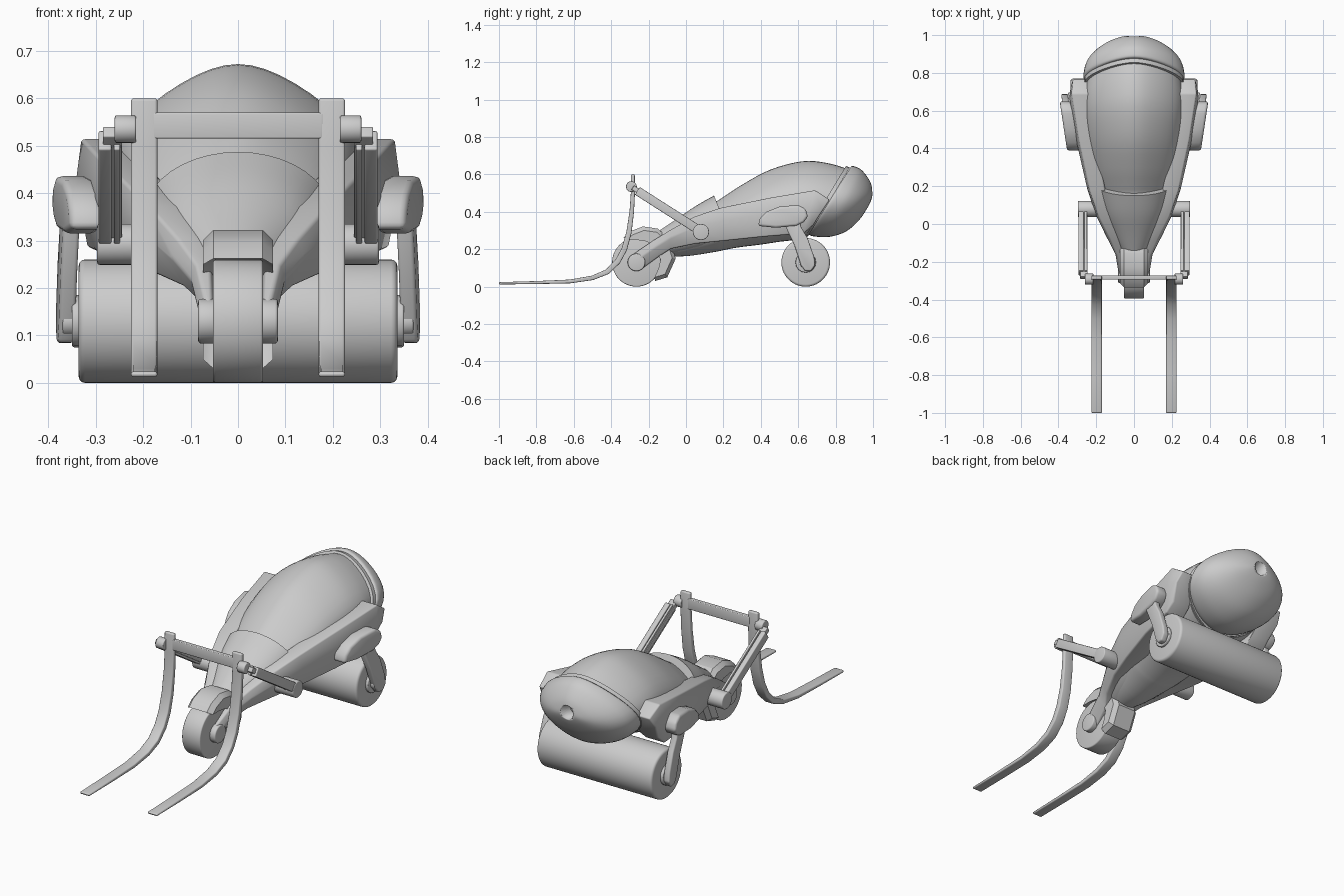
import bpy, bmesh, math
from mathutils import Vector, Matrix

if "Cube" in bpy.data.objects:
    bpy.data.objects.remove(bpy.data.objects["Cube"])


def finish(name, bm, bevel=0.0, mirror=False, angle=35, segs=3):
    bmesh.ops.recalc_face_normals(bm, faces=bm.faces)
    if bevel:
        es = [e for e in bm.edges if e.is_manifold and e.calc_face_angle(0) > math.radians(32)]
        bmesh.ops.bevel(bm, geom=es, offset=bevel, segments=segs, profile=0.5,
                        affect='EDGES', clamp_overlap=True)
    me = bpy.data.meshes.new(name)
    bm.to_mesh(me)
    bm.free()
    ob = bpy.data.objects.new(name, me)
    bpy.context.collection.objects.link(ob)
    bpy.ops.object.select_all(action='DESELECT')
    bpy.context.view_layer.objects.active = ob
    ob.select_set(True)
    bpy.ops.object.shade_smooth_by_angle(angle=math.radians(angle))
    if mirror:
        m = ob.modifiers.new("mirror", 'MIRROR')
        m.use_mirror_merge = False
    return ob


def skin(name, rings, **kw):
    """Closed skin through rings of equal point count."""
    bm = bmesh.new()
    vs = [[bm.verts.new(p) for p in r] for r in rings]
    n = len(vs[0])
    for a, b in zip(vs, vs[1:]):
        for i in range(n):
            bm.faces.new((a[i], a[(i + 1) % n], b[(i + 1) % n], b[i]))
    bm.faces.new(vs[0])
    bm.faces.new(vs[-1])
    return finish(name, bm, **kw)


def smooth_stations(st, steps=4):
    """Catmull-Rom between stations."""
    out = []
    for i in range(len(st) - 1):
        p0, p1, p2, p3 = st[max(i - 1, 0)], st[i], st[i + 1], st[min(i + 2, len(st) - 1)]
        for s in range(steps):
            t = s / steps
            out.append([0.5 * (2 * b + (c - a) * t + (2 * a - 5 * b + 4 * c - d) * t * t
                               + (3 * b - a - 3 * c + d) * t ** 3)
                        for a, b, c, d in zip(p0, p1, p2, p3)])
    return out + [list(st[-1])]


def pod(name, st, n=40, peak=(0, 0), **kw):
    """Oval loft; station = top y, top z, bottom y, bottom z, half width.
    peak narrows the section towards its top and bottom."""
    rings = []
    for yt, zt, yb, zb, w in smooth_stations(st):
        ring = []
        for k in range(n):
            a = 2 * math.pi * k / n
            s = (1 + math.sin(a)) / 2
            pinch = 1 - (peak[0] if s > .5 else peak[1]) * math.sin(a) ** 2
            ring.append((w * math.cos(a) * pinch, yb + (yt - yb) * s, zb + (zt - zb) * s))
        rings.append(ring)
    return skin(name, rings, **kw)


def plate(name, pts, x0, x1, shear=0.0, y0=0.0, **kw):
    """Side-view outline (y, z) extruded from x0 to x1."""
    return skin(name, [[(x + shear * (y - y0), y, z) for y, z in pts] for x in (x0, x1)], **kw)


def disc(name, y, z, r, x0, x1, n=40, **kw):
    pts = [(y + r * math.cos(2 * math.pi * k / n), z + r * math.sin(2 * math.pi * k / n))
           for k in range(n)]
    return plate(name, pts, x0, x1, **kw)


def strip(path):
    """Outline around a path of (y, z, thickness)."""
    left, right = [], []
    for i, (y, z, t) in enumerate(path):
        a, b = path[max(i - 1, 0)], path[min(i + 1, len(path) - 1)]
        d = Vector((b[0] - a[0], b[1] - a[1])).normalized() * t / 2
        left.append((y - d.y, z + d.x))
        right.append((y + d.y, z - d.x))
    return left + right[::-1]


# Hull with canopy
pod("hull_canopy", [
    (-.14, .28, -.13, .165, .06), (0, .385, 0, .163, .125), (.15, .45, .15, .185, .175),
    (.2, .48, .2, .195, .19), (.3, .545, .28, .21, .215), (.45, .625, .4, .225, .24),
    (.62, .67, .5, .24, .257), (.75, .662, .58, .25, .262), (.87, .628, .64, .27, .25)],
    peak=(.32, 0))
# Front hood overlapping the canopy
pod("front_hood", [
    (-.15, .295, -.13, .17, .07), (-.06, .355, -.05, .168, .115),
    (.05, .43, .06, .18, .165), (.15, .487, .26, .21, .2)])
# Thin rim at the back of the canopy
pod("canopy_rim", [(.855, .645, .63, .272, .264), (.876, .638, .652, .268, .264)], peak=(.3, .15))
# Tail pod with exhaust hole
tail = pod("tail_pod", [
    (.876, .632, .652, .285, .258), (.89, .645, .675, .27, .268), (.93, .63, .765, .266, .255),
    (.96, .6, .855, .295, .213), (.985, .56, .925, .355, .15), (.997, .52, .975, .43, .08),
    (1, .495, .995, .475, .02)], peak=(.3, .15))
bm = bmesh.new()
bmesh.ops.create_cone(bm, cap_ends=True, segments=24, radius1=.036, radius2=.036, depth=.16,
                      matrix=Matrix.Translation((0, 1, .5)) @ Matrix.Rotation(math.pi / 2, 4, 'X'))
cutter = finish("exhaust_cutter", bm)
cutter.hide_render = True
bo = tail.modifiers.new("hole", 'BOOLEAN')
bo.operation, bo.object, bo.solver = 'DIFFERENCE', cutter, 'EXACT'
bpy.context.view_layer.objects.active = tail
bpy.ops.object.modifier_apply(modifier="hole")
bpy.data.objects.remove(cutter)

# Side rails running from front axle to tail
rings = []
for yt, zt, yb, zb, xi, xo in [
        (-.295, .165, -.25, .085, .055, .08), (-.17, .25, -.14, .165, .058, .1),
        (-.08, .305, -.08, .203, .075, .14), (.04, .372, .05, .23, .12, .2),
        (.18, .42, .2, .245, .155, .248), (.45, .475, .42, .268, .2, .305),
        (.69, .515, .63, .285, .235, .342), (.768, .465, .68, .33, .235, .335)]:
    zm, ym = (zt * .6 + zb * .4), (yt * .6 + yb * .4)
    rings.append([(xi, yt, zt), (xo - .012, yt, zt), (xo, ym, zm), (xo - .025, yb, zb),
                  (xi - .03, yb, zb)])
skin("side_rail", rings, bevel=.02, mirror=True)

# Front wheel, hubs and fender
disc("front_wheel", -.265, .13, .13, -.053, .053, n=48, bevel=.006)
disc("front_hub", -.265, .13, .047, .045, .084, bevel=.006, mirror=True)
outline = [(-.335, .262), (-.3, .295), (-.23, .322), (-.15, .31), (-.085, .25), (-.055, .15),
           (-.1, .05), (-.165, .03), (-.14, .085), (-.128, .14), (-.155, .21), (-.21, .253),
           (-.27, .262)]
skin("front_fender", [[(x, -.19 + (y + .19) * s, .17 + (z - .17) * s) for y, z in outline]
                      for x, s in ((-.074, .86), (-.052, 1), (.052, 1), (.074, .86))], angle=30)

# Rear roller, axle stubs, legs and shoulders
disc("rear_roller", .64, .13, .13, -.336, .336, n=56, bevel=.013)
disc("rear_axle", .64, .13, .055, .33, .35, n=16, bevel=.004, mirror=True)
disc("rear_axle_cap", .64, .13, .032, .34, .37, bevel=.004, mirror=True)
plate("rear_leg", [
    (.53, .36), (.61, .36), (.615, .32), (.65, .26), (.685, .16), (.69, .115), (.668, .083),
    (.635, .085), (.615, .115), (.58, .22), (.535, .315)],
    .345, .38, shear=.1, y0=.64, bevel=.008, mirror=True)
plate("rear_shoulder", [
    (.385, .325), (.395, .365), (.43, .4), (.5, .428), (.6, .437), (.64, .415), (.652, .375),
    (.63, .345), (.59, .325), (.48, .315)], .322, .392, shear=.15, y0=.64, bevel=.014, mirror=True)

# Fork tines, crossbar and pivots
fork = strip([(-.284, .6, .02), (-.284, .5, .022), (-.29, .4, .024), (-.305, .29, .028),
              (-.33, .2, .03), (-.365, .135, .03), (-.42, .08, .028), (-.5, .047, .024),
              (-.62, .028, .02), (-.8, .022, .016), (-1.0, .018, .012)])
plate("fork_tine", fork, .17, .226, bevel=.006, mirror=True)
plate("crossbar", [(-.295, .515), (-.295, .57), (-.272, .57), (-.272, .515)], -.18, .18, bevel=.004)
disc("fork_pivot", -.292, .535, .029, .215, .26, n=24, bevel=.004, mirror=True)

# Lift arms: two slabs around a core, with lower pivots
arm = [(-.26, .512, .048), (.08, .295, .048)]
plate("lift_arm_inner", strip(arm), .249, .262, bevel=.003, mirror=True)
plate("lift_arm_core", strip([(-.285, .53, .026), (.08, .295, .026)]), .245, .285, bevel=.003, mirror=True)
plate("lift_arm_outer", strip(arm), .267, .294, bevel=.004, mirror=True)
disc("lift_pivot", .08, .292, .043, .17, .297, bevel=.005, mirror=True)
